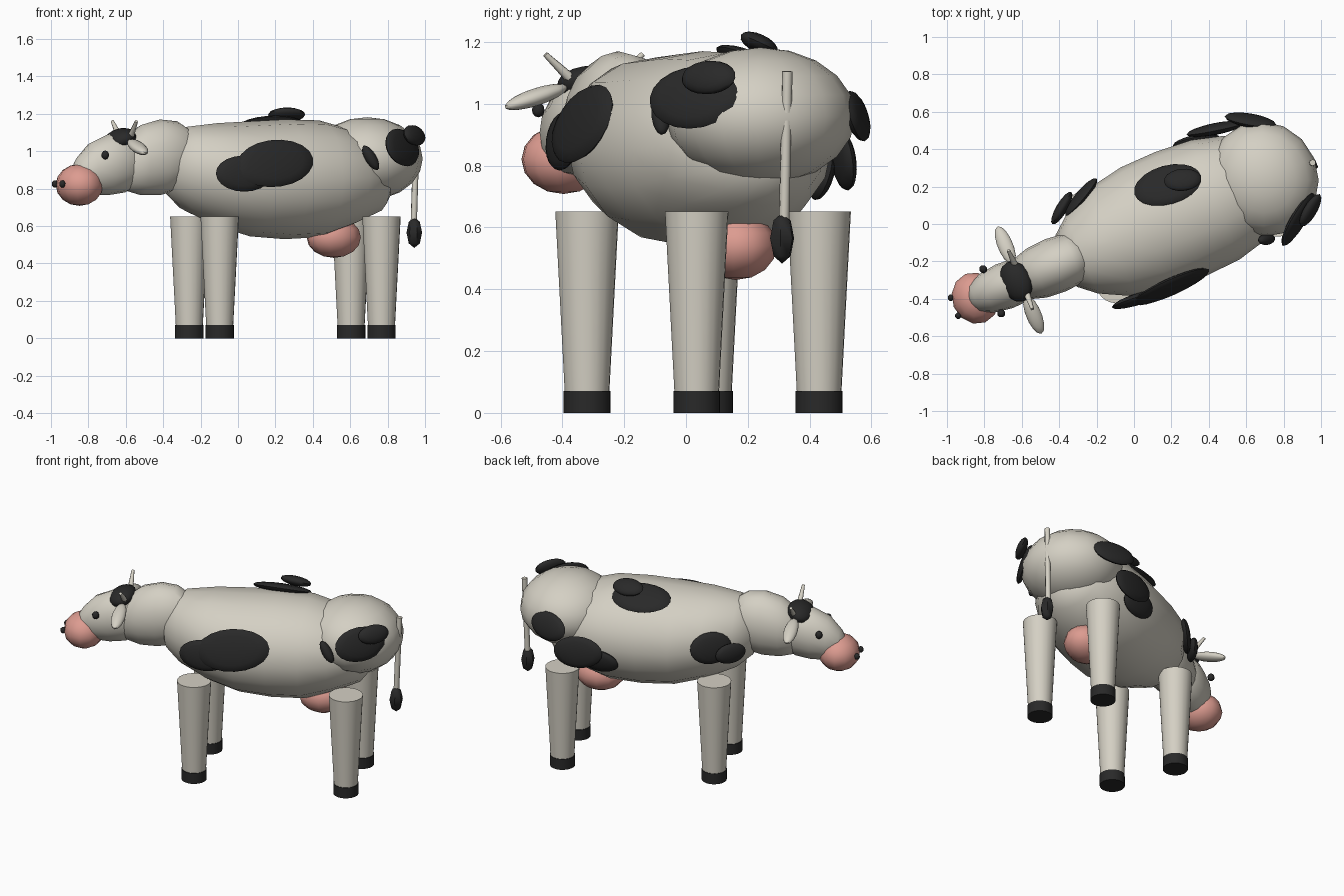
import bpy, bmesh, math
from mathutils import Matrix, Vector

cube = bpy.data.objects.get("Cube")
if cube:
    bpy.data.objects.remove(cube, do_unlink=True)

# The animal is built along local x (nose at -x), then turned on the spot
MID = -0.045
TURN = Matrix.Rotation(math.radians(22.3), 4, 'Z') @ Matrix.Translation((0, MID, 0))


def material(name, rgb):
    m = bpy.data.materials.new(name)
    m.use_nodes = True
    m.diffuse_color = (*rgb, 1)
    bsdf = m.node_tree.nodes["Principled BSDF"]
    bsdf.inputs["Base Color"].default_value = (*rgb, 1)
    bsdf.inputs["Roughness"].default_value = 0.8
    return m


HIDE = material("cream_hide", (0.66, 0.63, 0.55))
BLACK = material("soft_black", (0.022, 0.022, 0.022))
PINK = material("skin_pink", (0.72, 0.33, 0.28))


def finish(name, bm, mat, angle=50):
    bmesh.ops.recalc_face_normals(bm, faces=bm.faces)
    bm.transform(TURN)
    mesh = bpy.data.meshes.new(name)
    bm.to_mesh(mesh)
    bm.free()
    mesh.materials.append(mat)
    obj = bpy.data.objects.new(name, mesh)
    bpy.context.collection.objects.link(obj)
    bpy.ops.object.select_all(action='DESELECT')
    obj.select_set(True)
    bpy.context.view_layer.objects.active = obj
    bpy.ops.object.shade_smooth_by_angle(angle=math.radians(angle))
    return obj


def loft(name, rings, mat, sides=16):
    """Skin of upright elliptical rings: (x, bottom, top, half width)."""
    bm = bmesh.new()
    loops = []
    for x, low, high, wide in rings:
        loop = []
        for i in range(sides):
            a = math.tau * i / sides
            loop.append(bm.verts.new((x, wide * math.cos(a),
                                      (low + high) / 2 + (high - low) / 2 * math.sin(a))))
        loops.append(loop)
    for p, q in zip(loops, loops[1:]):
        for i in range(sides):
            j = (i + 1) % sides
            bm.faces.new((p[i], p[j], q[j], q[i]))
    bm.faces.new(loops[0])
    bm.faces.new(loops[-1])
    return finish(name, bm, mat, 60)


def ellipsoid(name, centre, radii, mat, rot=Matrix(), u=14, v=9):
    bm = bmesh.new()
    bmesh.ops.create_uvsphere(bm, u_segments=u, v_segments=v, radius=1)
    bm.transform(Matrix.Translation(centre) @ rot @ Matrix.Diagonal((*radii, 1)))
    return finish(name, bm, mat)


def cone(name, start, end, r1, r2, mat, sides=16):
    a, b = Vector(start), Vector(end)
    bm = bmesh.new()
    bmesh.ops.create_cone(bm, cap_ends=True, segments=sides, radius1=r1, radius2=r2,
                          depth=(b - a).length)
    bm.transform(Matrix.Translation((a + b) / 2)
                 @ (b - a).to_track_quat('Z', 'Y').to_matrix().to_4x4())
    return finish(name, bm, mat)


def spot(name, centre, normal, half_length, half_height, roll=0, thick=0.03):
    """Lens-shaped coat spot lying across the given normal."""
    n = Vector(normal).normalized()
    side = Vector((0, 0, 1)).cross(n).normalized()
    frame = Matrix((side, n.cross(side), n)).transposed().to_4x4()
    rot = frame @ Matrix.Rotation(math.radians(roll), 4, 'Z')
    ellipsoid(name, centre, (half_length, half_height, thick), BLACK, rot, 20, 8)


# Trunk, hips, neck and head
loft("barrel", [(-.44, .82, 1.0, .07), (-.41, .76, 1.07, .15), (-.32, .68, 1.13, .225),
                (-.14, .6, 1.15, .315), (.05, .545, 1.16, .352), (.25, .53, 1.17, .358),
                (.45, .54, 1.165, .345), (.62, .60, 1.12, .30), (.78, .67, 1.02, .21),
                (.85, .76, .92, .08)], HIDE)
ellipsoid("hips", (.73, .005, .96), (.295, .31, .222), HIDE, u=16, v=10)
loft("neck", [(-.71, .86, 1.0, .06), (-.67, .79, 1.07, .115), (-.58, .765, 1.14, .142),
              (-.47, .765, 1.17, .15), (-.37, .79, 1.16, .14), (-.29, .86, 1.11, .1)], HIDE)
loft("head", [(-.97, .84, .92, .035), (-.94, .80, .97, .075), (-.87, .77, 1.045, .11),
              (-.77, .765, 1.09, .125), (-.67, .78, 1.105, .12), (-.6, .83, 1.06, .08)], HIDE)
ellipsoid("muzzle", (-.935, 0, .82), (.125, .14, .112), PINK, u=12, v=8)
ellipsoid("forelock", (-.70, 0, 1.065), (.085, .115, .055), BLACK,
          Matrix.Rotation(math.radians(-20), 4, 'Y'))
ellipsoid("udder", (.535, 0, .54), (.15, .13, .11), PINK, u=12, v=8)

# Paired parts on both sides
for side, s in (("left", 1), ("right", -1)):
    tilt = Matrix.Rotation(-s * math.radians(17), 4, 'X')
    ellipsoid(side + "_ear", (-.68, s * .2, 1.022), (.042, .115, .028), HIDE, tilt)
    cone(side + "_horn", (-.67, s * .06, 1.06), (-.675, s * .17, 1.16), .02, .009, HIDE, 8)
    ellipsoid(side + "_eye", (-.838, s * .128, .98), (.022, .022, .024), BLACK, u=8, v=6)
    ellipsoid(side + "_nostril", (-1.055, s * .052, .825), (.018, .018, .02), BLACK, u=8, v=6)
    for end, x in (("front", -.212), ("rear", .723)):
        y = s * .214
        cone(f"{side}_{end}_leg", (x, y, .06), (x, y, .652), .072, .103, HIDE, 20)
        cone(f"{side}_{end}_hoof", (x, y, 0), (x, y, .07), .076, .076, BLACK, 20)

# Tail and tuft
cone("tail", (.99, -.018, .62), (1.008, -.014, 1.105), .017, .017, HIDE, 8)
ellipsoid("tail_tuft", (.99, -.025, .565), (.042, .042, .082), BLACK, u=6, v=4)

# Coat spots
spot("back_spot", (.246, .17, 1.135), (.05, .42, .9), .185, .115)
spot("back_spot_small", (.33, .165, 1.195), (.12, .4, .9), .1, .065)
spot("right_flank_spot", (.056, -.34, .935), (0, -1, .3), .225, .13, 8)
spot("right_flank_spot_small", (-.124, -.335, .88), (-.08, -1, .12), .155, .097)
spot("right_hip_spot", (.822, -.265, 1.02), (.6, -.79, .3), .165, .105)
spot("right_hip_spot_small", (.9, -.245, 1.085), (.6, -.79, .4), .1, .058)
spot("right_hip_fleck", (.625, -.3, .965), (0, -1, .15), .075, .03, -60)
spot("left_hip_spot", (.786, .32, .96), (.53, .85, .3), .14, .085)
spot("left_flank_spot", (.597, .35, .82), (.2, .98, .1), .16, .1, 8)
spot("left_flank_spot_small", (.476, .325, .765), (.2, .95, -.3), .13, .08)
spot("left_shoulder_spot", (-.207, .285, .9), (-.47, .88, .15), .13, .1)
spot("left_shoulder_spot_small", (-.325, .27, .87), (-.6, .79, 0), .1, .065)
